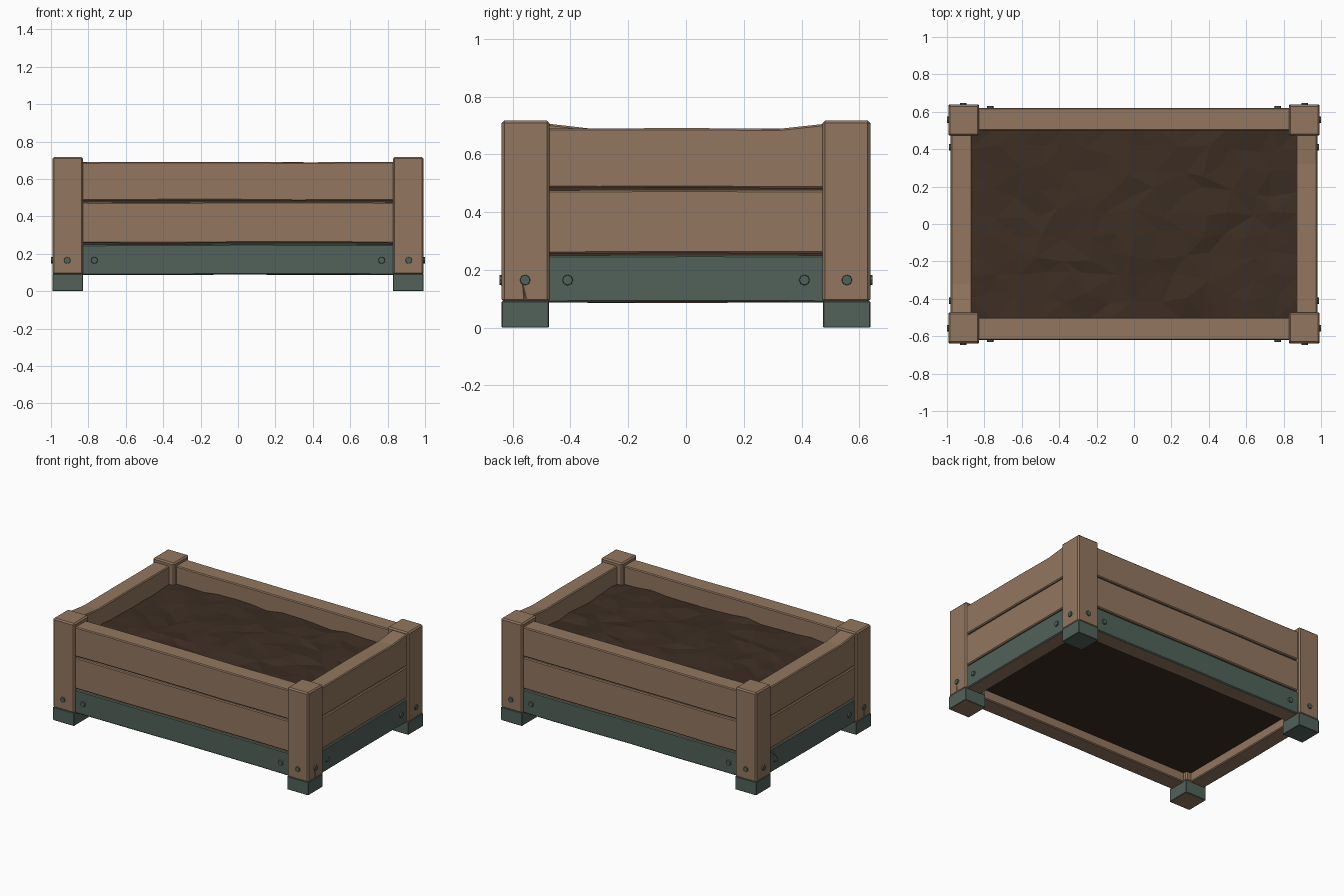
import bpy, bmesh, math, random
from mathutils import Matrix, Vector

if "Cube" in bpy.data.objects:
    bpy.data.objects.remove(bpy.data.objects["Cube"])

random.seed(4)


def material(name, rgb):
    m = bpy.data.materials.new(name)
    m.diffuse_color = (*rgb, 1)
    m.use_nodes = True
    m.node_tree.nodes["Principled BSDF"].inputs["Base Color"].default_value = m.diffuse_color
    return m


WOOD = material("wood brown", (0.290, 0.184, 0.116))
TEAL = material("painted teal", (0.083, 0.122, 0.102))
SOIL = material("soil dark brown", (0.046, 0.027, 0.017))


def finish(bm, name, mats, rot=0.0):
    bmesh.ops.recalc_face_normals(bm, faces=bm.faces)
    bm.transform(Matrix.Rotation(rot, 4, 'Z'))
    me = bpy.data.meshes.new(name)
    bm.to_mesh(me)
    bm.free()
    ob = bpy.data.objects.new(name, me)
    bpy.context.collection.objects.link(ob)
    for m in mats:
        me.materials.append(m)
    return ob


def box(lo, hi, bevel):
    bm = bmesh.new()
    bmesh.ops.create_cube(bm, size=1)
    lo, hi = Vector(lo), Vector(hi)
    for v in bm.verts:
        v.co = Vector((lo[i] + (v.co[i] + 0.5) * (hi[i] - lo[i]) for i in range(3)))
    if bevel:
        bmesh.ops.bevel(bm, geom=bm.edges[:], offset=bevel, segments=1, affect='EDGES')
    return bm


def cut_crack(ob, start, end, radius):
    # tapered splinter crack carved into a part
    start, end = Vector(start), Vector(end)
    d = end - start
    bm = bmesh.new()
    bmesh.ops.create_cone(bm, cap_ends=True, segments=4, radius1=radius, radius2=0.001, depth=d.length)
    bm.transform(Matrix.Translation((start + end) / 2) @ d.to_track_quat('Z', 'Y').to_matrix().to_4x4())
    cutter = finish(bm, "crack_cutter", [])
    cutter.hide_render = True
    mod = ob.modifiers.new("crack", 'BOOLEAN')
    mod.operation = 'DIFFERENCE'
    mod.object = cutter


def board(name, half, inner, outer, z0, z1, rot, painted=False, raised=False):
    # plank along local x, outer face towards local -y
    bm = box((-half, -outer, z0), (half, -inner, z1), 0.006)
    for x in (-0.6, -0.3, 0.0, 0.32, 0.6):
        if abs(x) < half - 0.05:
            bmesh.ops.bisect_plane(bm, geom=bm.verts[:] + bm.edges[:] + bm.faces[:],
                                   plane_co=(x, 0, 0), plane_no=(1, 0, 0))
    sag = {}
    for v in bm.verts:
        key = round(v.co.x, 2)
        if key not in sag:
            sag[key] = random.uniform(-0.002, 0.002)
        v.co.z += sag[key]
        if raised and v.co.z > (z0 + z1) / 2 and v.co.x > 0.33:
            v.co.z += 0.018
    bm.normal_update()
    if painted:
        for f in bm.faces:
            if f.normal.y < -0.5:
                f.material_index = 1
    return finish(bm, name, [WOOD, TEAL], rot)


# plank walls: front, right, back, left
for i, side in enumerate(("front", "right", "back", "left")):
    rot = i * math.pi / 2
    half, inner, outer = (0.85, 0.50, 0.62) if i % 2 == 0 else (0.495, 0.865, 0.98)
    base = board(side + "_base_board", half, inner, outer, 0.087, 0.25, rot, painted=True)
    board(side + "_middle_board", half, inner, outer, 0.257, 0.476, rot)
    board(side + "_top_board", half, inner, outer, 0.484, 0.69, rot, raised=i % 2 == 1)
    if i % 2:
        s = 1 if side == "right" else -1
        cut_crack(base, (s * 0.98, s * -0.46, 0.245), (s * 0.98, s * -0.39, 0.17), 0.007)

# corner posts with painted feet
for sx, xn in ((-1, "left"), (1, "right")):
    for sy, yn in ((-1, "front"), (1, "back")):
        def corner(x0, x1, y0, y1, z0, z1, bevel):
            xs, ys = sorted((sx * x0, sx * x1)), sorted((sy * y0, sy * y1))
            return box((xs[0], ys[0], z0), (xs[1], ys[1], z1), bevel)
        post = finish(corner(0.828, 0.992, 0.472, 0.638, 0.088, 0.717, 0.009),
                      f"{yn}_{xn}_post", [WOOD])
        cut_crack(post, (sx * 0.992, sy * 0.555, 0.09), (sx * 0.992, sy * 0.565, 0.15), 0.006)
        foot = corner(0.828, 0.992, 0.474, 0.638, 0.0, 0.092, 0.003)
        foot.normal_update()
        if sy < 0:
            for f in foot.faces:
                f.material_index = int(f.normal.z < -0.9)
        finish(foot, f"{yn}_{xn}_foot", [TEAL, WOOD])


def bolt(name, pos, axis):
    bm = bmesh.new()
    bmesh.ops.create_cone(bm, cap_ends=True, segments=8, radius1=0.021, radius2=0.017, depth=0.024)
    bm.transform(Matrix.Translation(pos) @ Vector(axis).to_track_quat('Z', 'Y').to_matrix().to_4x4())
    finish(bm, name, [TEAL])


# bolts on posts and base boards
for sx in (-1, 1):
    for sy in (-1, 1):
        bolt("post_bolt", (sx * 0.913, sy * 0.634, 0.165), (0, sy, 0))
        bolt("board_bolt", (sx * 0.768, sy * 0.618, 0.165), (0, sy, 0))
        bolt("post_bolt", (sx * 0.988, sy * 0.557, 0.165), (sx, 0, 0))
        bolt("board_bolt", (sx * 0.977, sy * 0.41, 0.165), (sx, 0, 0))

# lumpy soil bed, closed underneath
bm = bmesh.new()
bmesh.ops.create_grid(bm, x_segments=14, y_segments=9, size=1)
for v in bm.verts:
    rim = v.is_boundary
    x, y = v.co.x * 0.875, v.co.y * 0.51
    if not rim:
        x += random.uniform(-0.035, 0.035)
        y += random.uniform(-0.03, 0.03)
    z = 0.572 + 0.014 * math.sin(4 * x + 1.5) * math.cos(3 * y) + random.uniform(-0.011, 0.011)
    v.co = (x, y, z)
bmesh.ops.triangulate(bm, faces=bm.faces[:])
rim_edges = [e for e in bm.edges if e.is_boundary]
new = bmesh.ops.extrude_edge_only(bm, edges=rim_edges)["geom"]
for g in new:
    if isinstance(g, bmesh.types.BMVert):
        g.co.z = 0.15
low = [e for e in bm.edges if e.is_boundary]
bmesh.ops.edgeloop_fill(bm, edges=low)
finish(bm, "soil", [SOIL])
